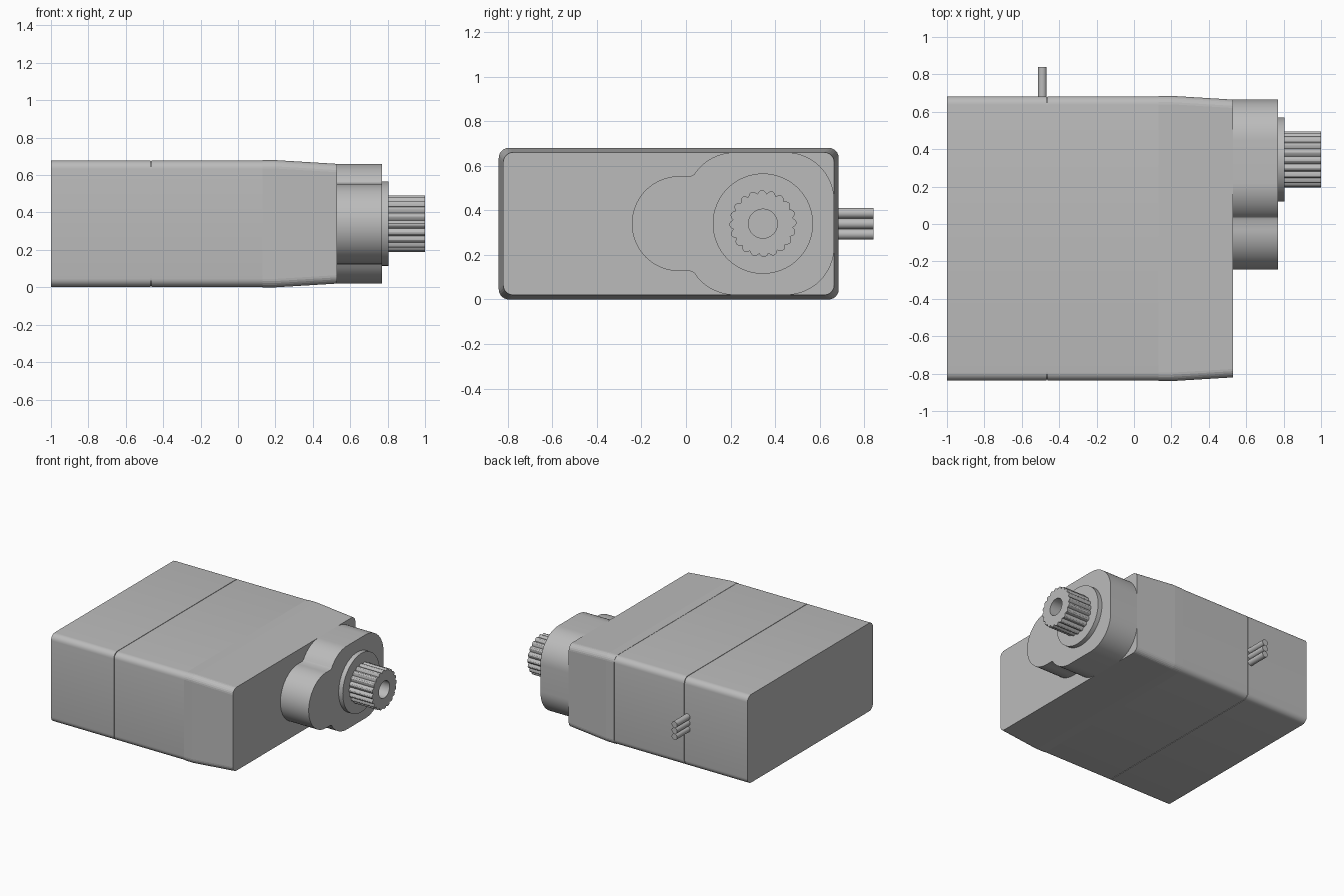
import bpy
import bmesh
from math import cos, sin, pi, radians

if "Cube" in bpy.data.objects:
    bpy.data.objects.remove(bpy.data.objects["Cube"], do_unlink=True)

grey = bpy.data.materials.new("plain grey")
grey.use_nodes = True
grey.diffuse_color = (0.5, 0.5, 0.5, 1)
grey.node_tree.nodes["Principled BSDF"].inputs["Base Color"].default_value = (0.5, 0.5, 0.5, 1)

SHAFT_Y, MID_Z = 0.345, 0.34


def arc(cy, cz, r, start, end, steps=12):
    """Points on an arc in the y-z plane, angles in degrees."""
    angles = [radians(start + (end - start) * i / steps) for i in range(steps + 1)]
    return [(cy + r * cos(a), cz + r * sin(a)) for a in angles]


def rounded_box(inset, r=0.045):
    """Rounded rectangle outline of the case, shrunk by inset."""
    y0, y1, z0, z1 = -0.84 + inset, 0.685 - inset, inset, 0.68 - inset
    return (arc(y1 - r, z1 - r, r, 0, 90, 6) + arc(y0 + r, z1 - r, r, 90, 180, 6)
            + arc(y0 + r, z0 + r, r, 180, 270, 6) + arc(y1 - r, z0 + r, r, 270, 360, 6))


def loft(name, sections, angle=30):
    """Skin (x, outline) sections and cap both ends."""
    bm = bmesh.new()
    rings = [[bm.verts.new((x, y, z)) for y, z in outline] for x, outline in sections]
    for a, b in zip(rings, rings[1:]):
        for i in range(len(a)):
            j = (i + 1) % len(a)
            bm.faces.new((a[i], a[j], b[j], b[i]))
    bm.faces.new(rings[0])
    bm.faces.new(rings[-1])
    bmesh.ops.recalc_face_normals(bm, faces=bm.faces)
    mesh = bpy.data.meshes.new(name)
    bm.to_mesh(mesh)
    bm.free()
    mesh.materials.append(grey)
    obj = bpy.data.objects.new(name, mesh)
    bpy.context.collection.objects.link(obj)
    smooth(obj, angle)
    return obj


def smooth(obj, angle=30):
    bpy.ops.object.select_all(action='DESELECT')
    obj.select_set(True)
    bpy.context.view_layer.objects.active = obj
    bpy.ops.object.shade_smooth_by_angle(angle=radians(angle))


def disc(r, count=64):
    return [(SHAFT_Y + r * cos(2 * pi * i / count), MID_Z + r * sin(2 * pi * i / count))
            for i in range(count)]


# Case: rear cover, seam, middle and tapered gear cover
loft("rear_cover", [(-1, rounded_box(0.002)), (-0.467, rounded_box(0.002))])
loft("case_seam", [(-0.467, rounded_box(0.008)), (-0.463, rounded_box(0.008))])
loft("middle_case", [(-0.463, rounded_box(0.002)), (0.13, rounded_box(0.002))])
loft("gear_cover", [(0.13, rounded_box(0)), (0.2, rounded_box(0)),
                    (0.53, rounded_box(0.02))], 3)

# Gear housing: small round lobe blending into a rounded block
upper = (arc(-0.03, MID_Z, 0.213, 180, 90, 20) + [(0.02, 0.553), (0.036, 0.56)]
         + arc(0.22, 0.44, 0.22, 141, 90) + arc(0.448, 0.443, 0.217, 90, 0, 16))
lower = [(y, 2 * MID_Z - z) for y, z in reversed(upper[1:])]
loft("gear_housing", [(0.52, upper + lower), (0.77, upper + lower)])

# Shaft bearing
loft("shaft_bearing", [(0.76, disc(0.225)), (0.805, disc(0.225))])

# Splined output shaft with a blind screw hole
TEETH = 20
radii = (0.15, 0.15, 0.145, 0.135, 0.145)
count = TEETH * len(radii)
spline = []
for i in range(count):
    a, r = 2 * pi * i / count, radii[i % len(radii)]
    spline.append((SHAFT_Y + r * cos(a), MID_Z + r * sin(a)))
loft("output_spline", [(0.8, spline), (1, spline), (1, disc(0.065, count)),
                       (0.82, disc(0.065, count))])

# Three lead wires on the back
for i, label in enumerate(("lower", "middle", "upper")):
    bpy.ops.mesh.primitive_cylinder_add(vertices=24, radius=0.0235, depth=0.18,
                                        location=(-0.49, 0.75, 0.293 + 0.047 * i),
                                        rotation=(pi / 2, 0, 0))
    wire = bpy.context.object
    wire.name = label + "_wire"
    wire.data.materials.append(grey)
    smooth(wire)
